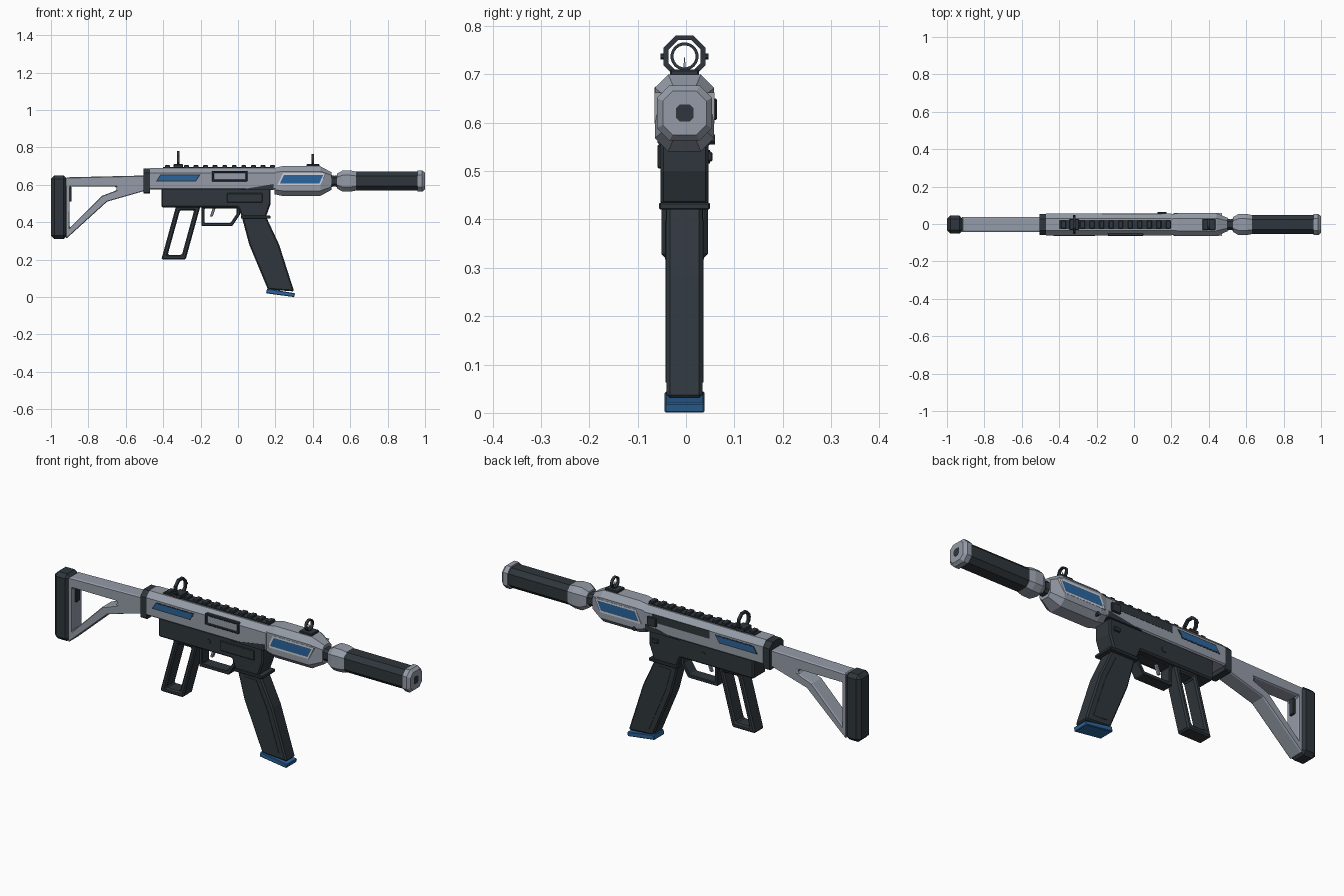
import bpy, bmesh, math
from mathutils import Vector

cube = bpy.data.objects.get("Cube")
if cube:
    bpy.data.objects.remove(cube, do_unlink=True)

BORE = .62        # height of the barrel axis
RECEIVER = .632   # height of the receiver centre
SKIN = .058       # half width of the receiver
GUARD = .061      # half width of the handguard
PLATE = .001      # thickness of a painted plate
FINE, SOFT = .003, .007  # edge bevels


def material(name, red, green, blue_part):
    colour = (red, green, blue_part, 1)
    made = bpy.data.materials.new(name)
    made.use_nodes = True
    made.diffuse_color = colour
    made.node_tree.nodes["Principled BSDF"].inputs["Base Color"].default_value = colour
    return made


dark = material("charcoal", .028, .037, .045)
grey = material("steel grey", .3, .33, .39)
light = material("pale grey", .62, .64, .68)
blue = material("blue", .025, .13, .34)


def finish(name, mat, bm, bevel):
    bmesh.ops.recalc_face_normals(bm, faces=bm.faces)
    mesh = bpy.data.meshes.new(name)
    bm.to_mesh(mesh)
    bm.free()
    mesh.materials.append(mat)
    part = bpy.data.objects.new(name, mesh)
    bpy.context.scene.collection.objects.link(part)
    part.location.y = -.003  # the side handle pushes the body off centre
    if bevel:
        modifier = part.modifiers.new("Bevel", "BEVEL")
        modifier.width = bevel
        modifier.segments = 1
        modifier.limit_method = "ANGLE"
        modifier.angle_limit = math.radians(50)


def bridge(bm, first, second):
    for i in range(len(first)):
        bm.faces.new((first[i - 1], first[i], second[i], second[i - 1]))


# Outlines, all counter-clockwise
def slanted(x, z, length, height, lean=0):
    return [(x, z), (x + length, z), (x + length + lean, z + height), (x + lean, z + height)]


def polygon(x, z, radius, sides):
    turns = [math.tau * (i + .5) / sides for i in range(sides)]
    return [(x + radius * math.cos(t), z + radius * math.sin(t)) for t in turns]


def inset(outline, depth):
    points = [Vector(p) for p in outline]
    result = []
    for i, point in enumerate(points):
        before = (point - points[i - 1]).normalized()
        after = (points[(i + 1) % len(points)] - point).normalized()
        a, b = Vector((-before.y, before.x)), Vector((-after.y, after.x))
        result.append(tuple(point + (a + b) * depth / (1 + a.dot(b))))
    return result


# Solids
def prism(name, mat, outline, lo, hi, hole=None, across=True, bevel=0):
    """Extrude an outline across the model (or along it), with an optional matching hole."""
    bm = bmesh.new()

    def loop(points, d):
        return [bm.verts.new((p, d, q) if across else (d, p, q)) for p, q in points]

    near, far = loop(outline, lo), loop(outline, hi)
    bridge(bm, near, far)
    if hole:
        near_hole, far_hole = loop(hole, lo), loop(hole, hi)
        bridge(bm, near_hole, far_hole)
        bridge(bm, near, near_hole)
        bridge(bm, far, far_hole)
    else:
        bm.faces.new(near)
        bm.faces.new(far)
    finish(name, mat, bm, bevel)


def body(name, mat, outline, half_width, bevel=FINE, hole=None):
    prism(name, mat, outline, -half_width, half_width, hole, bevel=bevel)


def plate(name, mat, outline, side, reach, hole=None, bevel=0):
    prism(name, mat, outline, side * .04, side * reach, hole, bevel=bevel)


def loft(name, mat, stations, tall=1, z=BORE, low=.45):
    """Chamfered eight-sided body along x; each station is a position and a half width."""
    bm = bmesh.new()
    rings = []
    for x, w in stations:
        h, top, bottom = w * tall, w * .45, w * low
        half = [(w - bottom, -h), (w, bottom - h), (w, h - top), (w - top, h)]
        ring = half + [(-y, up) for y, up in reversed(half)]
        rings.append([bm.verts.new((x, y, z + up)) for y, up in ring])
    for first, second in zip(rings, rings[1:]):
        bridge(bm, first, second)
    bm.faces.new(rings[0])
    bm.faces.new(rings[-1])
    finish(name, mat, bm, 0)


# Stock and butt pad
body("stock", grey, [(-.92, .31), (-.7, .51), (-.49, .57), (-.49, .65), (-.92, .64)], .04, SOFT,
     hole=[(-.9, .37), (-.73, .54), (-.65, .57), (-.65, .59), (-.9, .59)])
body("butt_pad", dark, slanted(-1, .31, .085, .34), .048, bevel=.018)
body("stock_latch", dark, slanted(-.91, .51, .02, .08), .015)

# Receiver
loft("receiver_end_cap", dark, [(-.505, .056), (-.47, .056)], tall=1.2, low=.1)
loft("upper_receiver", grey, [(-.47, SKIN), (.2, SKIN)], z=RECEIVER, low=.1)
body("receiver_front_wedge", dark, [(0, .572), (.19, .572), (.19, .604)], SKIN + PLATE, bevel=0)
body("lower_receiver", dark,
     [(-.41, .48), (0, .48), (.02, .43), (.15, .43), (.175, .5), (.175, .6), (-.41, .6)], .05, SOFT)
body("magazine_well_lip", dark, slanted(.015, .42, .16, .015), .053)
guard = [(-.195, .38), (-.03, .38), (.01, .44), (.01, .49), (-.195, .49)]
body("trigger_guard", dark, guard, .03, hole=inset(guard, .017))
body("trigger", grey, slanted(-.15, .43, .015, .06, .02), .008)

# Pistol grip
grip = slanted(-.41, .2, .13, .29, .08)
body("pistol_grip", dark, grip, .038, SOFT, hole=inset(grip, .026))

# Magazine
magazine = [(.16, .04), (.3, .03), (.22, .28), (.15, .43), (.02, .43), (.06, .28)]
body("magazine", dark, magazine, .037, SOFT)
body("magazine_side_panels", dark, inset(magazine, .03), .039, bevel=0)
body("magazine_base", blue, [(.15, .02), (.3, 0), (.305, .02), (.155, .045)], .041)

# Handguard, barrel neck, suppressor and muzzle
loft("handguard", grey, [(.195, .054), (.235, GUARD), (.44, GUARD), (.5, .036)], tall=1.3)
loft("barrel_neck", dark, [(.49, .034), (.515, .028), (.54, .034)])
loft("suppressor_adapter", grey, [(.53, .04), (.56, .057), (.6, .057), (.63, .051)])
loft("suppressor", dark, [(.62, .05), (.97, .05)])
loft("muzzle_cap", grey, [(.96, .057), (.985, .057), (1 - PLATE, .045)])
loft("muzzle_bore", dark, [(.99, .018), (1, .018)])

# Painted panels and pins on both sides
rear_frame = slanted(-.44, .617, .215, .038, .025)
front_frame = slanted(.21, .598, .23, .064, .03)
for name, side in (("right", -1), ("left", 1)):
    plate(name + "_receiver_frame", dark, rear_frame, side, SKIN + PLATE)
    plate(name + "_receiver_panel", blue, inset(rear_frame, .005), side, SKIN + 2 * PLATE)
    window = inset(front_frame, .009)
    plate(name + "_handguard_frame", light, front_frame, side, GUARD + PLATE, hole=window)
    plate(name + "_handguard_panel", blue, window, side, GUARD + PLATE)
    plate(name + "_receiver_pin", dark, polygon(-.13, .53, .014, 10), side, .053)

# Ejection port on the right
port = slanted(-.14, .618, .19, .057)
plate("ejection_port_frame", dark, port, -1, GUARD + PLATE, hole=inset(port, .011), bevel=FINE)
plate("right_control_plate", dark, slanted(-.06, .505, .19, .05), -1, .056, bevel=FINE)

# Handle slot and controls on the left
plate("handle_slot", dark, slanted(-.17, .625, .32, .04), 1, SKIN + PLATE)
plate("charging_handle", dark, slanted(.125, .605, .05, .045), 1, .067, bevel=FINE)
plate("handguard_screw", dark, polygon(.25, .565, .011, 8), 1, .063)
plate("magazine_release", dark, slanted(.12, .52, .035, .02), 1, SKIN, bevel=FINE)

# Top rail with evenly spaced teeth
body("rail_base", dark, slanted(-.4, .685, .595, .01), .024, bevel=0)
for i in range(12):
    body("rail_tooth", dark, slanted(-.39 + i * .051, .69, .026, .015), .022)


# Hoop sights
def sight(name, x, radius, wall, sides, base_length):
    body(name + "_base", dark, slanted(x - base_length / 2, .69, base_length, .02), .03)
    hoop = polygon(0, .737, radius, sides)
    prism(name + "_hoop", dark, hoop, x - SOFT, x + SOFT, inset(hoop, wall), across=False)


sight("rear_sight", -.32, .047, .01, 8, .05)
sight("front_sight", .4, .029, .006, 20, .07)
for name, side in (("right", -1), ("left", 1)):
    plate(name + "_sight_screw", dark, polygon(-.32, .737, SOFT, 8), side, .05)
prism("front_sight_post", grey, [(-.004, .7), (.004, .7), (0, .74)], .397, .403, across=False)
